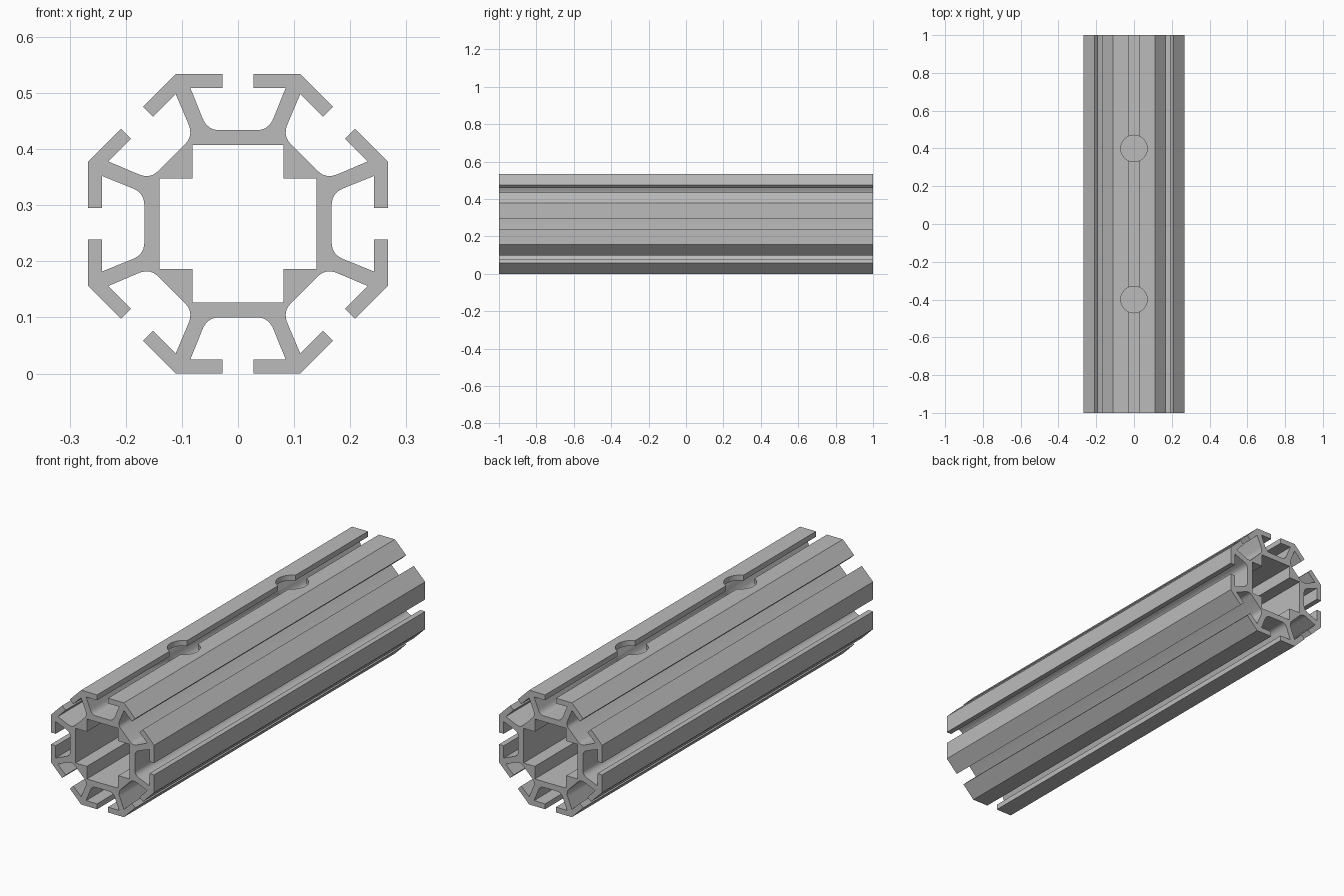
import bpy, bmesh, math
from mathutils import Vector, Matrix

cube = bpy.data.objects.get("Cube")
if cube:
    bpy.data.objects.remove(cube)

LENGTH = 2.0
R = 0.267                        # outer flat radius, also the centre height
CORNER = R * math.tan(math.pi / 8)

# One flat colour
metal = bpy.data.materials.new("aluminium_grey")
metal.use_nodes = True
grey = (0.5, 0.5, 0.5, 1)
metal.diffuse_color = grey
metal.node_tree.nodes["Principled BSDF"].inputs["Base Color"].default_value = grey


def fillet(a, b, c, steps=7):
    """Rounded corner b between tangent points a and c."""
    a, b, c = Vector(a), Vector(b), Vector(c)
    return [a.lerp(b, i / steps).lerp(b.lerp(c, i / steps), i / steps)
            for i in range(steps + 1)]


def rotated(points, angle):
    turn = Matrix.Rotation(angle, 2)
    return [turn @ p for p in points]


# Half of one slot: floor, spoke, lip, outer corner
half = fillet((0.034, 0.167), (0.0555, 0.167), (0.064, 0.19))
half += [Vector(p) for p in ((0.085, 0.242), (0.028, 0.242), (0.028, R), (CORNER, R))]
mirrored = [Vector((-p.x, p.y)) for p in reversed(half[:-1])]
slot = mirrored + half

# Eight slots around the outside, a cross-shaped bore inside
outer = [p for i in range(8) for p in rotated(slot, -i * math.pi / 4)]
step = [Vector((-0.081, 0.14)), Vector((0.081, 0.14)), Vector((0.081, 0.081))]
inner = [p for i in range(4) for p in rotated(step, -i * math.pi / 2)]

# Fill the cross-section and extrude it along y
bm = bmesh.new()
edges = []
for loop in (outer, inner):
    verts = [bm.verts.new((p.x, -LENGTH / 2, p.y + R)) for p in loop]
    edges += [bm.edges.new((v, verts[i - 1])) for i, v in enumerate(verts)]
bmesh.ops.triangle_fill(bm, edges=edges, use_beauty=True, use_dissolve=False)
extruded = bmesh.ops.extrude_face_region(bm, geom=bm.faces[:])["geom"]
bmesh.ops.translate(bm, vec=(0, LENGTH, 0),
                    verts=[g for g in extruded if isinstance(g, bmesh.types.BMVert)])
bmesh.ops.recalc_face_normals(bm, faces=bm.faces[:])
mesh = bpy.data.meshes.new("slotted_beam")
bm.to_mesh(mesh)
bm.free()
mesh.materials.append(metal)
beam = bpy.data.objects.new("slotted_beam", mesh)
bpy.context.collection.objects.link(beam)

# Two access holes drilled through the top lips and top wall
bm = bmesh.new()
for y in (-0.4, 0.4):
    bmesh.ops.create_cone(bm, cap_ends=True, segments=48, radius1=0.07, radius2=0.07,
                          depth=0.25, matrix=Matrix.Translation((0, y, 0.5)))
cut_mesh = bpy.data.meshes.new("hole_cutter")
bm.to_mesh(cut_mesh)
bm.free()
cut_mesh.materials.append(metal)
cutter = bpy.data.objects.new("hole_cutter", cut_mesh)
bpy.context.collection.objects.link(cutter)
cutter.hide_render = True

drill = beam.modifiers.new("drill", 'BOOLEAN')
drill.operation = 'DIFFERENCE'
drill.solver = 'EXACT'
drill.object = cutter
bpy.ops.object.select_all(action='DESELECT')
bpy.context.view_layer.objects.active = beam
beam.select_set(True)
bpy.ops.object.modifier_apply(modifier=drill.name)
bpy.data.objects.remove(cutter)

# Smooth fillets and hole walls, sharp everywhere else
bpy.ops.object.shade_smooth_by_angle(angle=math.radians(25))
